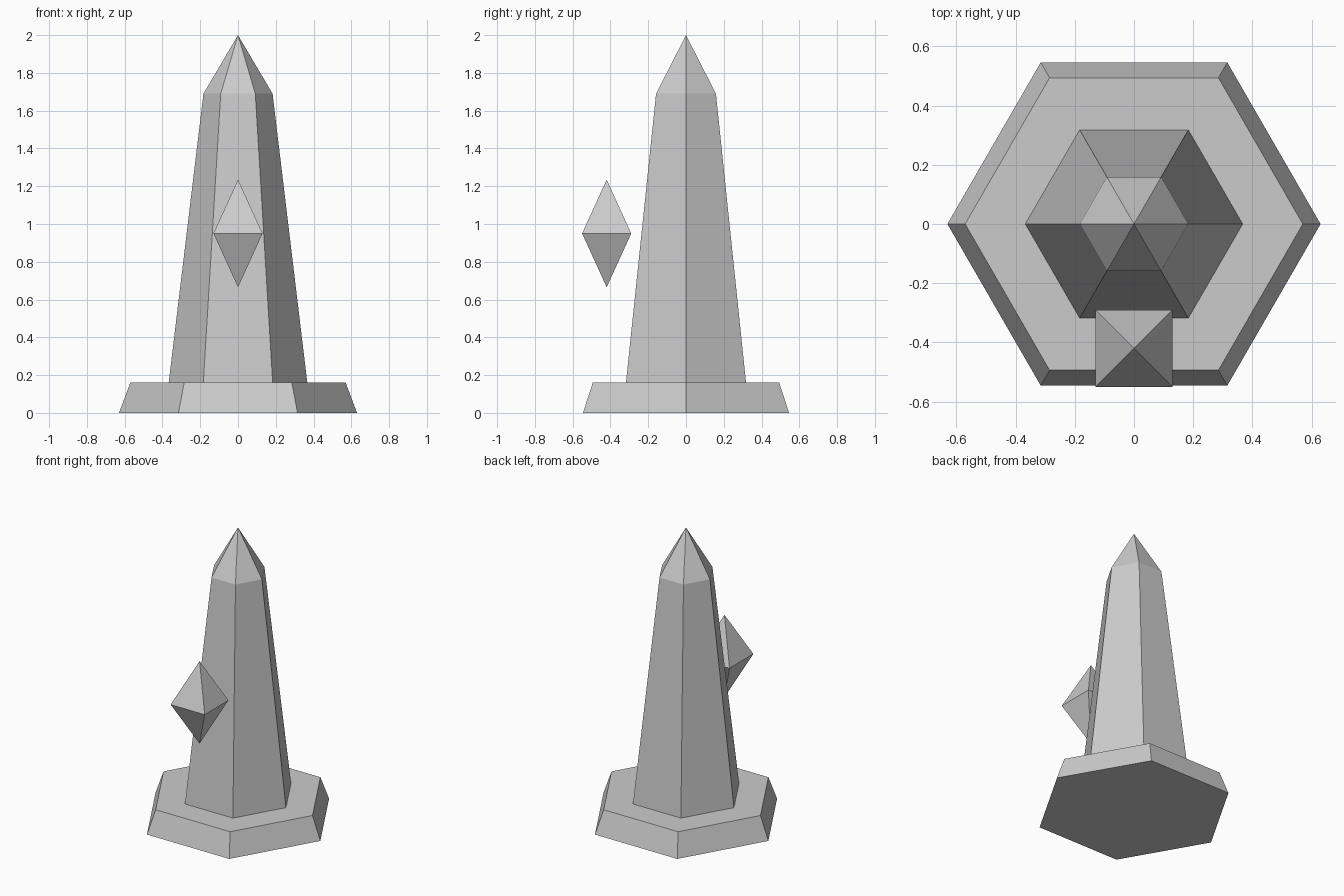
import bpy
import bmesh
from math import cos, sin, tau, pi

cube = bpy.data.objects.get("Cube")
if cube:
    bpy.data.objects.remove(cube, do_unlink=True)

stone = bpy.data.materials.new("grey stone")
stone.use_nodes = True
GREY = (0.6, 0.6, 0.6, 1)
stone.diffuse_color = GREY
stone.node_tree.nodes["Principled BSDF"].inputs["Base Color"].default_value = GREY


def stacked_prism(name, sides, profile, turn=0, location=(0, 0, 0)):
    """Flat-sided solid through (radius, height) rings; radius 0 makes a point."""
    bm = bmesh.new()
    rings = []
    for radius, z in profile:
        count = sides if radius else 1
        rings.append([bm.verts.new((radius * cos(turn + tau * i / sides),
                                    radius * sin(turn + tau * i / sides), z))
                      for i in range(count)])
    for low, high in zip(rings, rings[1:]):
        for i in range(sides):
            j = (i + 1) % sides
            corners = [low[i % len(low)], low[j % len(low)],
                       high[j % len(high)], high[i % len(high)]]
            bm.faces.new(list(dict.fromkeys(corners)))
    for ring in (rings[0], rings[-1]):
        if len(ring) > 1:
            bm.faces.new(ring)
    bmesh.ops.recalc_face_normals(bm, faces=bm.faces)
    mesh = bpy.data.meshes.new(name)
    bm.to_mesh(mesh)
    bm.free()
    mesh.materials.append(stone)
    obj = bpy.data.objects.new(name, mesh)
    obj.location = location
    bpy.context.collection.objects.link(obj)
    return obj


# Bevelled hexagonal plinth
stacked_prism("plinth", 6, [(0.63, 0), (0.57, 0.16)])

# Tapered hexagonal shaft with its pointed cap
stacked_prism("obelisk_shaft", 6, [(0.367, 0.16), (0.183, 1.69), (0, 2)])

# Four-sided crystal floating before the shaft
stacked_prism("floating_crystal", 4, [(0, -0.285), (0.184, 0), (0, 0.285)],
              turn=pi / 4, location=(0, -0.42, 0.95))
